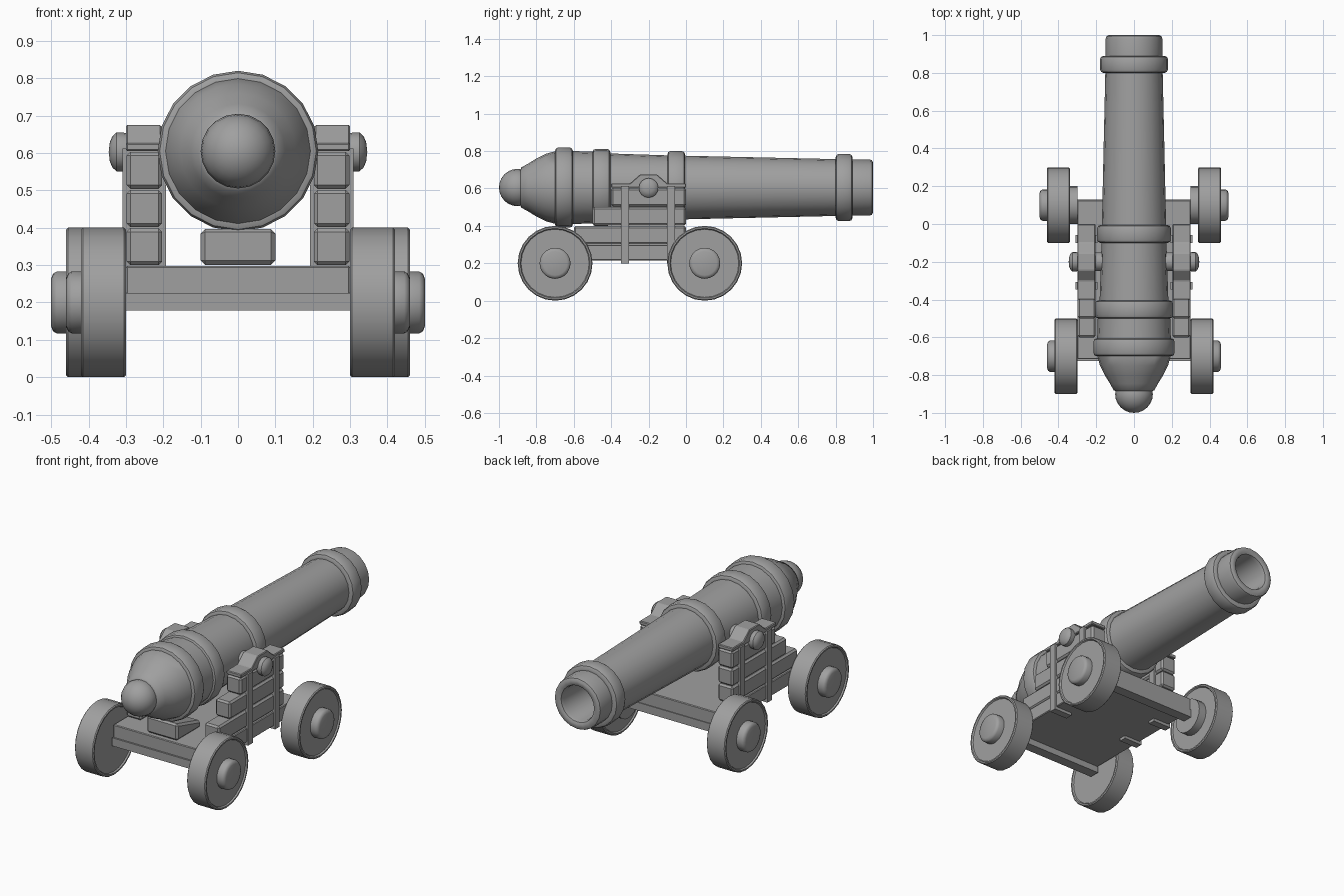
import bpy
import bmesh
import math

if "Cube" in bpy.data.objects:
    bpy.data.objects.remove(bpy.data.objects["Cube"], do_unlink=True)

grey = bpy.data.materials.new("plain grey")
grey.use_nodes = True
grey.diffuse_color = (0.35, 0.35, 0.35, 1)
grey.node_tree.nodes["Principled BSDF"].inputs["Base Color"].default_value = grey.diffuse_color

AXIS_Z = 0.605
TRUNNION_Y = -0.2


def finish(name, bm, smooth=False):
    bmesh.ops.recalc_face_normals(bm, faces=bm.faces)
    mesh = bpy.data.meshes.new(name)
    bm.to_mesh(mesh)
    bm.free()
    mesh.materials.append(grey)
    obj = bpy.data.objects.new(name, mesh)
    bpy.context.collection.objects.link(obj)
    if smooth:
        bpy.ops.object.select_all(action='DESELECT')
        obj.select_set(True)
        bpy.context.view_layer.objects.active = obj
        bpy.ops.object.shade_smooth_by_angle(angle=math.radians(40))
    return obj


def lathe(name, profile, place, segments):
    """Revolve (distance, radius) points; place maps (distance, u, v) to a position."""
    bm = bmesh.new()
    rings = []
    for h, r in profile:
        if r == 0:
            rings.append([bm.verts.new(place(h, 0, 0))])
        else:
            angles = [math.tau * i / segments for i in range(segments)]
            rings.append([bm.verts.new(place(h, r * math.sin(a), r * math.cos(a))) for a in angles])
    for a, b in zip(rings, rings[1:]):
        for i in range(segments):
            j = (i + 1) % segments
            quad = [a[i % len(a)], a[j % len(a)], b[j % len(b)], b[i % len(b)]]
            bm.faces.new(list(dict.fromkeys(quad)))
    return finish(name, bm, smooth=True)


def prism(name, outline, x0, x1, bevel=0.0):
    """Extrude a (y, z) outline along x."""
    bm = bmesh.new()
    face = bm.faces.new([bm.verts.new((x0, y, z)) for y, z in outline])
    out = bmesh.ops.extrude_face_region(bm, geom=[face])
    moved = [g for g in out["geom"] if isinstance(g, bmesh.types.BMVert)]
    bmesh.ops.translate(bm, verts=moved, vec=(x1 - x0, 0, 0))
    if bevel:
        bmesh.ops.recalc_face_normals(bm, faces=bm.faces)
        bmesh.ops.bevel(bm, geom=list(bm.edges), offset=bevel, segments=1, affect='EDGES')
    return finish(name, bm)


def box(name, x, y, z, bevel=0.0):
    return prism(name, [(y[0], z[0]), (y[1], z[0]), (y[1], z[1]), (y[0], z[1])], x[0], x[1], bevel)


def band(y0, y1, base0, base1, r, b=0.018):
    """Raised ring with rounded shoulders."""
    return [(y0, base0), (y0, r - b), (y0 + b * 0.3, r - b * 0.3), (y0 + b, r),
            (y1 - b, r), (y1 - b * 0.3, r - b * 0.3), (y1, r - b), (y1, base1)]


# Barrel: rounded knob, domed breech, reinforcing bands, muzzle and bore
knob = [(-0.9 - 0.1 * math.cos(a), 0.1 * math.sin(a))
        for a in [math.radians(15 * i) for i in range(1, 7)]]
breech = [(-0.885, 0.097), (-0.88, 0.108), (-0.845, 0.127), (-0.8, 0.155),
          (-0.75, 0.18), (-0.7, 0.194)]
barrel = ([(-1, 0)] + knob + breech
          + band(-0.7, -0.605, 0.194, 0.195, 0.215)
          + band(-0.5, -0.405, 0.192, 0.182, 0.207)
          + band(-0.1, -0.005, 0.172, 0.17, 0.195)
          + band(0.8, 0.89, 0.152, 0.15, 0.18)
          + [(0.98, 0.15), (0.994, 0.146), (1, 0.134), (1, 0.118), (0.994, 0.106),
             (0.975, 0.1), (0.55, 0.1), (0.55, 0)])
lathe("barrel", barrel, lambda h, u, v: (u, h, AXIS_Z + v), 20)

# Carriage bed, axle beams and elevating wedge
box("bed", (-0.3, 0.3), (-0.715, 0.125), (0.215, 0.298), 0.004)
for label, y in (("rear", -0.695), ("front", 0.1)):
    box(label + "_axle_beam", (-0.3, 0.3), (y - 0.03, y + 0.03), (0.178, 0.225))
prism("elevating_wedge", [(-0.7, 0.3), (-0.48, 0.3), (-0.48, 0.34), (-0.7, 0.4)], -0.1, 0.1, 0.012)

# Trunnion clamp: flat tongues rising to an arch over the trunnion
clamp = [(-0.4, 0.605), (0, 0.605), (0, 0.627), (-0.1, 0.627),
         (-0.155, 0.675), (-0.245, 0.675), (-0.3, 0.627), (-0.4, 0.627)]
wheel = [(0.008, 0), (0.008, 0.182), (0, 0.187), (0, 0.195), (0.005, 0.2),
         (0.115, 0.2), (0.12, 0.195), (0.12, 0.187), (0.112, 0.182), (0.112, 0)]
hub_cap = [(0.11, 0), (0.11, 0.083), (0.145, 0.083), (0.155, 0.077), (0.16, 0.064), (0.16, 0)]

for side, s in (("left", 1), ("right", -1)):
    # Stepped cheek planks
    for i, y0 in enumerate((-0.6, -0.5, -0.4)):
        z0 = 0.3 + 0.102 * i
        box(f"{side}_cheek_plank_{i + 1}", (s * 0.203, s * 0.298), (y0, 0), (z0, z0 + 0.099), 0.01)
    prism(side + "_trunnion_clamp", clamp, s * 0.205, s * 0.3, 0.004)

    # Straps wrapping the cheek and bed
    for i, y in enumerate((-0.327, -0.08)):
        box(f"{side}_strap_{i + 1}", (s * 0.192, s * 0.309), (y - 0.021, y + 0.021), (0.198, 0.612))

    # Trunnion with collar and domed end
    trunnion = [(0.1, 0), (0.1, 0.05), (0.3, 0.05), (0.308, 0.052), (0.325, 0.052),
                (0.336, 0.042), (0.343, 0.026), (0.346, 0)]
    lathe(side + "_trunnion", trunnion,
          lambda h, u, v: (s * h, TRUNNION_Y + u, AXIS_Z - 0.002 + v), 16)

    # Wheels, with a spacer hub on the wider axle
    for label, x, y in (("rear", 0.3, -0.7), ("front", 0.34, 0.1)):
        def place(h, u, v):
            return (s * (x + h), y + u, 0.2 + v)
        lathe(f"{side}_{label}_wheel", wheel, place, 24)
        lathe(f"{side}_{label}_hub_cap", hub_cap, place, 20)
        if label == "front":
            lathe(f"{side}_{label}_spacer", [(-0.04, 0), (-0.04, 0.1), (0.01, 0.1), (0.01, 0)], place, 20)
